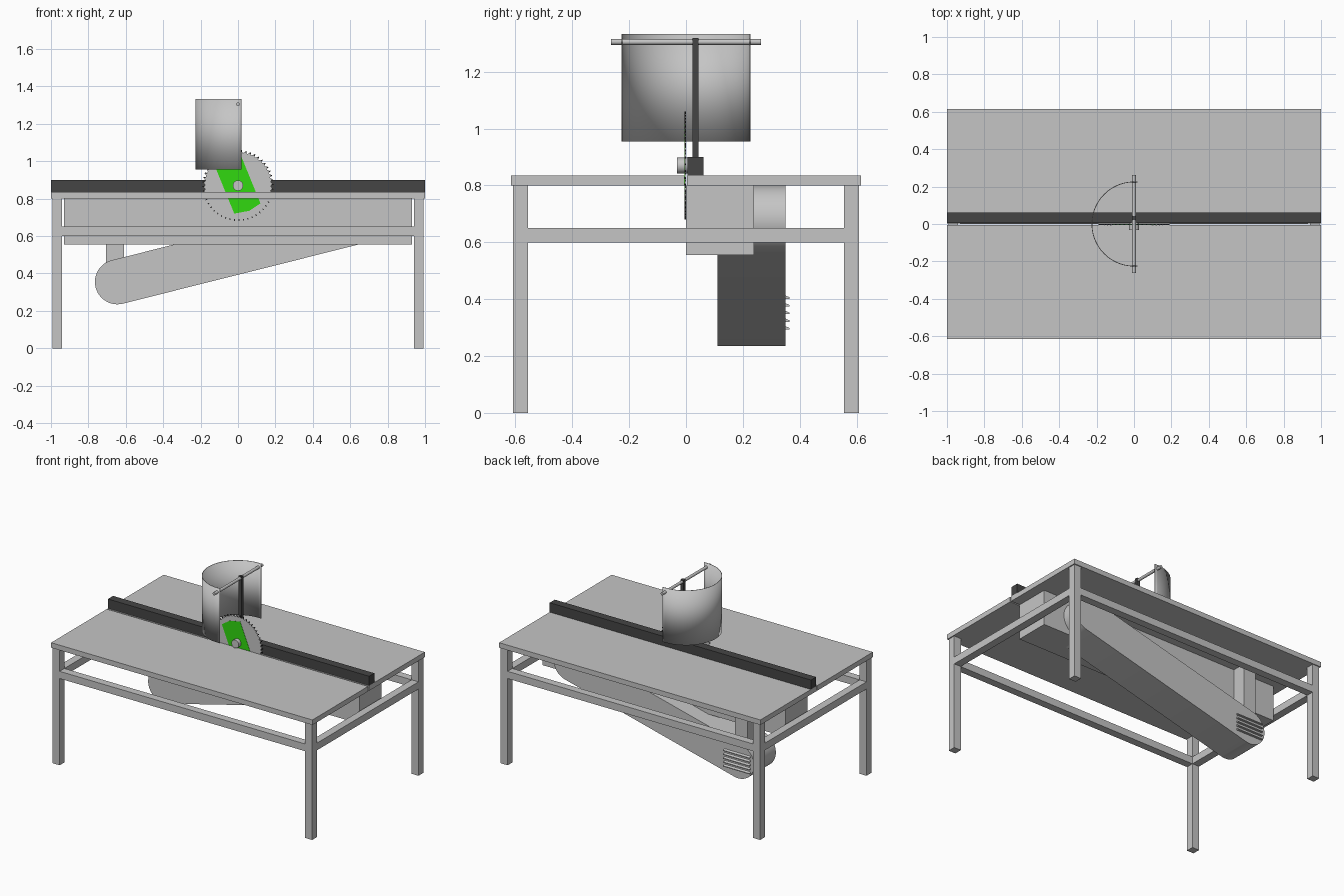
import bpy, bmesh, math
from mathutils import Matrix

if "Cube" in bpy.data.objects:
    bpy.data.objects.remove(bpy.data.objects["Cube"], do_unlink=True)


def material(name, color):
    m = bpy.data.materials.new(name)
    m.use_nodes = True
    m.diffuse_color = (*color, 1)
    m.node_tree.nodes["Principled BSDF"].inputs["Base Color"].default_value = (*color, 1)
    return m


GREY = material("light grey", (0.56, 0.56, 0.56))
DARK = material("dark grey", (0.06, 0.06, 0.06))
BLACK = material("black", (0.02, 0.02, 0.02))
GREEN = material("bright green", (0.031, 0.69, 0.005))


def finish(bm, name, mat, smooth=False):
    bmesh.ops.recalc_face_normals(bm, faces=bm.faces)
    mesh = bpy.data.meshes.new(name)
    bm.to_mesh(mesh)
    bm.free()
    mesh.materials.append(mat)
    obj = bpy.data.objects.new(name, mesh)
    bpy.context.collection.objects.link(obj)
    if smooth:
        bpy.ops.object.select_all(action="DESELECT")
        obj.select_set(True)
        bpy.context.view_layer.objects.active = obj
        bpy.ops.object.shade_smooth_by_angle(angle=math.radians(30))
    return obj


def box(name, mat, x, y, z):
    """Box from (min, max) ranges."""
    bm = bmesh.new()
    bmesh.ops.create_cube(bm, size=1)
    for v in bm.verts:
        for i, (lo, hi) in enumerate((x, y, z)):
            v.co[i] = (lo + hi) / 2 + v.co[i] * (hi - lo)
    return finish(bm, name, mat)


def prism(name, mat, points, y, smooth=False):
    """Extrude an x-z outline along y."""
    bm = bmesh.new()
    face = bm.faces.new([bm.verts.new((px, y[0], pz)) for px, pz in points])
    ext = bmesh.ops.extrude_face_region(bm, geom=[face])
    for v in ext["geom"]:
        if isinstance(v, bmesh.types.BMVert):
            v.co.y = y[1]
    return finish(bm, name, mat, smooth)


def arc(cx, cz, r, start, end, n):
    angles = [math.radians(start + (end - start) * i / n) for i in range(n + 1)]
    return [(cx + r * math.cos(a), cz + r * math.sin(a)) for a in angles]


def rod(name, mat, x, z, r, y):
    return prism(name, mat, arc(x, z, r, 0, 360, 32)[:-1], y, True)


# Table top in two halves with a blade gap
TOP = (0.80, 0.835)
box("table_top_front", GREY, (-1, 1), (-0.615, -0.006), TOP)
box("table_top_back", GREY, (-1, 1), (0.003, 0.615), TOP)

# Legs and rails
for sx, side in ((-1, "right"), (1, "left")):
    x = sorted((sx * 0.94, sx * 0.993))
    for sy, end in ((-1, "front"), (1, "back")):
        box(f"{end}_{side}_leg", GREY, x, sorted((sy * 0.555, sy * 0.608)), (0, 0.8))
    box(f"{side}_rail", GREY, x, (-0.555, 0.555), (0.6, 0.65))
for sy, end in ((-1, "front"), (1, "back")):
    box(f"{end}_rail", GREY, (-0.94, 0.94), sorted((sy * 0.555, sy * 0.608)), (0.6, 0.65))

# Under-table housing, hanger post and slanted motor arm
box("blade_housing", GREY, (-0.93, 0.93), (0, 0.24), (0.555, 0.80))
box("hanger_post", GREY, (-0.705, -0.61), (0.24, 0.335), (0.42, 0.80))
tilt = 14
outline = arc(0.65, 0.68, 0.12, tilt - 90, tilt + 90, 24)
outline += arc(-0.645, 0.355, 0.12, tilt + 90, tilt + 270, 24)
prism("motor_arm", GREY, outline, (0.11, 0.35), True)

# Motor vent louvers: small slanted wedges
for i in range(5):
    z = 0.30 + i * 0.027
    louver = box(f"vent_louver_{i + 1}", GREY, (-0.74, -0.54), (0.345, 0.364), (z - 0.007, z + 0.007))
    for v in louver.data.vertices:
        if v.co.y > 0.36:
            v.co.z = z - 0.004 + (v.co.z - z) * 0.4

# Fence
box("fence", DARK, (-1, 1), (0.006, 0.062), (0.835, 0.90))

# Saw blade with raked teeth
CZ, TEETH = 0.87, 48
blade = []
for i in range(TEETH):
    a = 2 * math.pi * i / TEETH
    for r, off in ((0.177, 0), (0.187, 0.1), (0.187, 0.35), (0.177, 0.75)):
        t = a + off * 2 * math.pi / TEETH
        blade.append((r * math.cos(t), CZ + r * math.sin(t)))
prism("saw_blade", GREY, blade, (-0.004, -0.001))

# Hard tips on the teeth
bm = bmesh.new()
for i in range(TEETH):
    a = 2 * math.pi * (i + 0.2) / TEETH
    bmesh.ops.create_cube(bm, size=1, matrix=Matrix.Translation((0, -0.0025, CZ))
                          @ Matrix.Rotation(-a, 4, "Y")
                          @ Matrix.Translation((0.185, 0, 0))
                          @ Matrix.Diagonal((0.01, 0.006, 0.005, 1)))
finish(bm, "blade_tips", BLACK)

# Painted band on the blade, point-symmetric about the hub
half = [(0.02, 0.15), (-0.06, 0.135), (-0.12, 0.095)]
band = [(s * x, CZ + s * z) for s in (1, -1) for x, z in half]
prism("blade_band", GREEN, band, (-0.0055, -0.0035))
rod("blade_hub", GREY, 0, CZ, 0.028, (-0.032, 0.006))

# Guard: half-round shell on a strut and axle
bm = bmesh.new()
path = [(0.02, 0.225)] + arc(0, 0, 0.225, 90, 270, 40) + [(0.02, -0.225)]
rows = [[bm.verts.new((x, y, z)) for x, y in path] for z in (0.955, 1.333)]
for i in range(len(path) - 1):
    bm.faces.new((rows[0][i], rows[0][i + 1], rows[1][i + 1], rows[1][i]))
guard = finish(bm, "blade_guard", GREY, True)
shell = guard.modifiers.new("thickness", "SOLIDIFY")
shell.thickness = 0.004
shell.offset = 0
box("guard_strut", DARK, (-0.012, 0.012), (0.022, 0.044), (0.88, 1.318))
rod("guard_axle", GREY, 0, 1.305, 0.01, (-0.263, 0.263))
